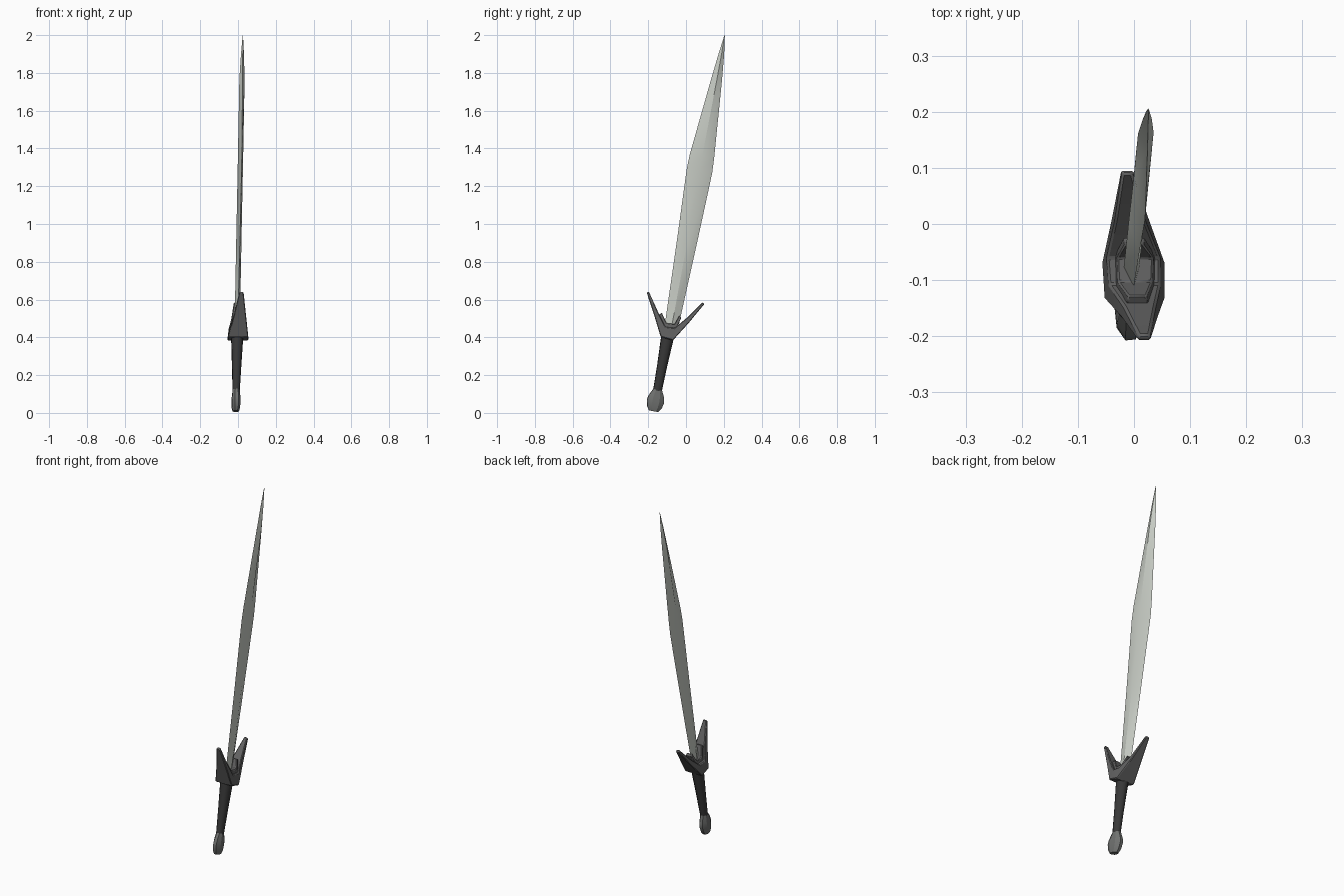
import bpy, bmesh, math
from mathutils import Vector

if "Cube" in bpy.data.objects:
    bpy.data.objects.remove(bpy.data.objects["Cube"])

# Sword frame: leaning axis, wide direction (about y) and thin direction (about x)
AXIS = Vector((0.019, 0.187, 1)).normalized()
WIDE = Vector((-0.1, 1, 0))
WIDE = (WIDE - AXIS * WIDE.dot(AXIS)).normalized()
THIN = WIDE.cross(AXIS).normalized()


def spot(z, w=0, t=0):
    """Point on the leaning axis at height z, moved along wide and thin."""
    return Vector((-0.012 + 0.019 * z, -0.173 + 0.187 * z, z)) + WIDE * w + THIN * t


def material(name, rgb):
    m = bpy.data.materials.new(name)
    m.diffuse_color = (*rgb, 1)
    m.use_nodes = True
    m.node_tree.nodes["Principled BSDF"].inputs["Base Color"].default_value = m.diffuse_color
    return m


def loft(name, rings, mat, smooth=None, bevel=0):
    bm = bmesh.new()
    rows = [[bm.verts.new(p) for p in ring] for ring in rings]
    n = len(rows[0])
    for a, b in zip(rows, rows[1:]):
        for i in range(n):
            j = (i + 1) % n
            bm.faces.new((a[i], a[j], b[j], b[i]))
    bm.faces.new(rows[0])
    bm.faces.new(rows[-1])
    bmesh.ops.recalc_face_normals(bm, faces=bm.faces)
    me = bpy.data.meshes.new(name)
    bm.to_mesh(me)
    bm.free()
    ob = bpy.data.objects.new(name, me)
    bpy.context.collection.objects.link(ob)
    me.materials.append(mat)
    if bevel:
        mod = ob.modifiers.new("soft_edges", 'BEVEL')
        mod.width, mod.segments = bevel, 1
        mod.limit_method = 'ANGLE'
    if smooth:
        bpy.context.view_layer.objects.active = ob
        ob.select_set(True)
        bpy.ops.object.shade_smooth_by_angle(angle=math.radians(smooth))
        ob.select_set(False)
    return ob


def oval(z, w, t, n=8):
    return [spot(z, w * math.cos(a), t * math.sin(a))
            for a in (2 * math.pi * (i + 0.5) / n for i in range(n))]


def plate(outer, inner, half, cx):
    """Cross-section of a guard wing: outer and inner edge in (y, z)."""
    (yo, zo), (yi, zi) = outer, inner
    return [Vector((cx - half, yo, zo)), Vector((cx + half, yo, zo)),
            Vector((cx + half * 0.85, yi, zi)), Vector((cx - half * 0.85, yi, zi))]


steel = material("pale_steel", (0.58, 0.61, 0.56))
iron = material("dark_iron", (0.12, 0.12, 0.12))
leather = material("black_grip", (0.04, 0.04, 0.04))
pommel_grey = material("pommel_grey", (0.16, 0.165, 0.16))

# Leaf-shaped blade with a diamond section: height, left width, right width, half thickness
blade = [(0.43, 0.027, 0.046, 0.014), (0.50, 0.028, 0.048, 0.014),
         (0.90, 0.045, 0.062, 0.014), (1.20, 0.060, 0.071, 0.014),
         (1.285, 0.064, 0.073, 0.014), (1.36, 0.062, 0.069, 0.014),
         (1.765, 0.024, 0.034, 0.014), (1.90, 0.010, 0.020, 0.008),
         (1.998, -0.002, 0.005, 0.001)]
loft("blade", [[spot(z, -l), spot(z, (r - l) / 2, t), spot(z, r), spot(z, (r - l) / 2, -t)]
               for z, l, r, t in blade], steel, smooth=30)

# V-shaped guard running from wing tip to wing tip
loft("guard", [plate((-0.208, 0.637), (-0.197, 0.643), 0.012, 0.018),
               plate((-0.168, 0.515), (-0.146, 0.53), 0.033, 0.010),
               plate((-0.134, 0.402), (-0.108, 0.455), 0.054, 0.001),
               plate((-0.070, 0.383), (-0.060, 0.450), 0.056, -0.001),
               plate((0.015, 0.477), (0.004, 0.503), 0.032, -0.007),
               plate((0.097, 0.576), (0.089, 0.586), 0.011, -0.012)],
     iron, smooth=25, bevel=0.004)

# Small claws gripping the base of the blade
loft("blade_claws", [plate((-0.143, 0.520), (-0.128, 0.530), 0.019, 0.006),
                     plate((-0.122, 0.440), (-0.103, 0.475), 0.036, 0.002),
                     plate((-0.060, 0.430), (-0.060, 0.470), 0.038, 0.002),
                     plate((-0.024, 0.505), (-0.036, 0.515), 0.019, 0.000)],
     iron, smooth=25, bevel=0.003)

# Tapered grip
loft("grip", [oval(0.10, 0.024, 0.019), oval(0.25, 0.028, 0.026), oval(0.41, 0.036, 0.034)],
     leather, smooth=50)

# Faceted pommel
loft("pommel", [oval(0.009, 0.027, 0.018), oval(0.03, 0.042, 0.023), oval(0.062, 0.050, 0.024),
                oval(0.085, 0.045, 0.023), oval(0.126, 0.024, 0.019)], pommel_grey, smooth=25)
